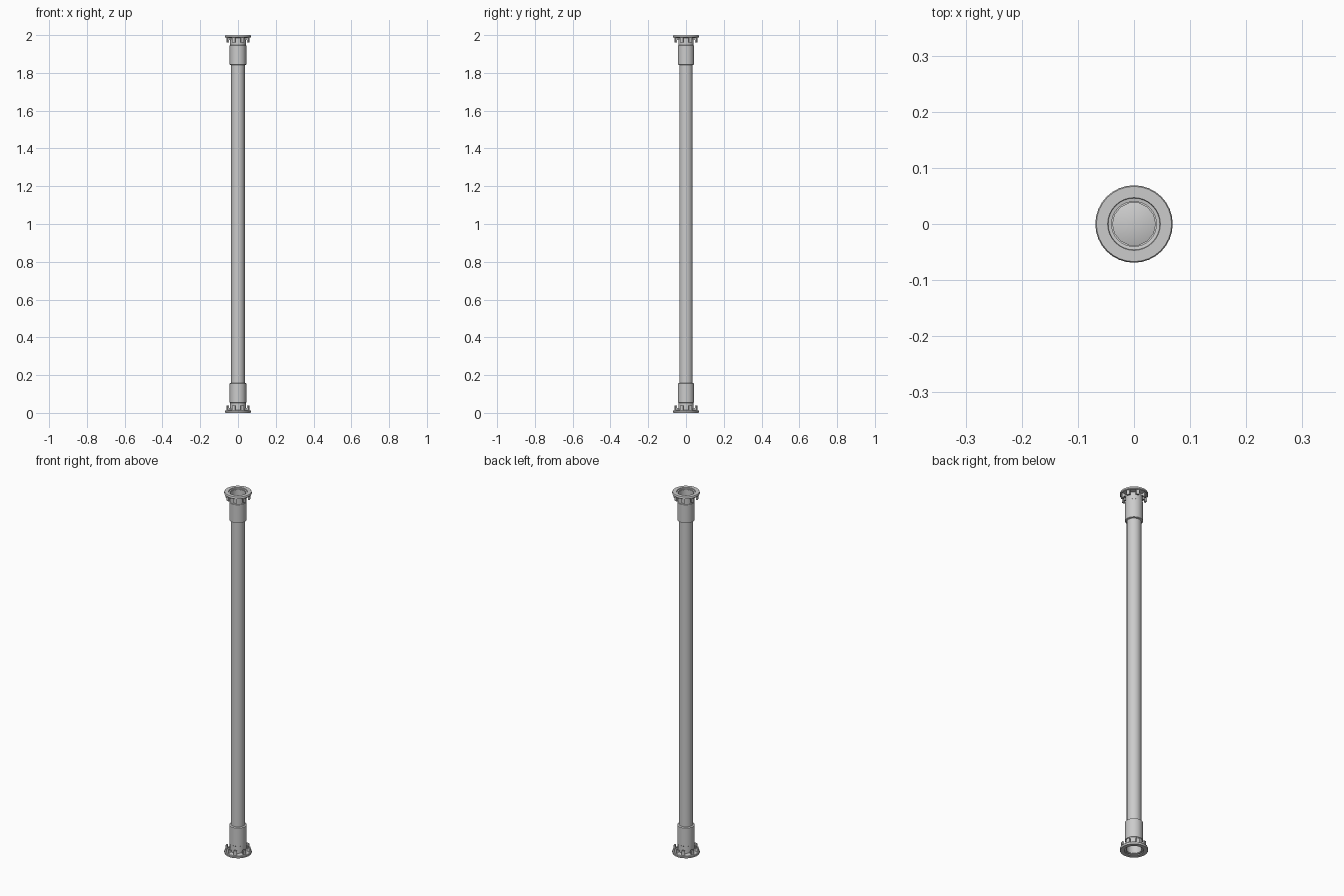
import bpy, bmesh
from math import pi, cos, sin
from mathutils import Matrix

if "Cube" in bpy.data.objects:
    bpy.data.objects.remove(bpy.data.objects["Cube"])


def finish(bm, name, flip=False):
    if flip:  # mirror end for end about mid height
        for v in bm.verts:
            v.co.z = 2 - v.co.z
    bmesh.ops.recalc_face_normals(bm, faces=bm.faces)
    me = bpy.data.meshes.new(name)
    bm.to_mesh(me)
    bm.free()
    ob = bpy.data.objects.new(name, me)
    bpy.context.collection.objects.link(ob)
    bpy.context.view_layer.objects.active = ob
    ob.select_set(True)
    bpy.ops.object.shade_smooth_by_angle(angle=0.62)
    ob.select_set(False)
    return ob


def lathe(name, profile, sides, flip=False, closed=False):
    bm = bmesh.new()
    rings = [[bm.verts.new((r * cos(2 * pi * i / sides), r * sin(2 * pi * i / sides), z))
              for i in range(sides)] for r, z in profile]
    n = len(rings)
    for k in range(n if closed else n - 1):
        a, b = rings[k], rings[(k + 1) % n]
        for i in range(sides):
            j = (i + 1) % sides
            bm.faces.new((a[i], a[j], b[j], b[i]))
    if not closed:
        bm.faces.new(rings[0])
        bm.faces.new(rings[-1])
    return finish(bm, name, flip)


def lugs(name, count, flip):
    bm = bmesh.new()
    for i in range(count):
        rot = Matrix.Rotation(2 * pi * (i + 0.5) / count, 4, 'Z')
        # upright claw at the rim and a low rib running in to the neck
        for (x, z), (sx, sy, sz) in (((0.058, 0.024), (0.009, 0.016, 0.028)),
                                     ((0.050, 0.018), (0.020, 0.007, 0.016))):
            m = rot @ Matrix.Translation((x, 0, z)) @ Matrix.Diagonal((sx, sy, sz, 1))
            bmesh.ops.create_cube(bm, size=1, matrix=m)
    finish(bm, name, flip)


# main hose tube
lathe("tube", [(0.036, 0.10), (0.036, 1.90)], 14)

for end, flip in (("bottom", False), ("top", True)):
    # clamping sleeve with a slight bevel
    lathe(end + "_sleeve", [(0.041, 0.053), (0.044, 0.055), (0.044, 0.156), (0.037, 0.159)], 14, flip)
    # hollow neck, closed inside by the sleeve
    lathe(end + "_neck", [(0.042, 0.008), (0.042, 0.056), (0.038, 0.056), (0.038, 0.008)], 14, flip, True)
    # wide flange ring
    lathe(end + "_flange", [(0.047, 0.0), (0.067, 0.0), (0.069, 0.003), (0.069, 0.010),
                            (0.066, 0.013), (0.040, 0.016), (0.040, 0.005), (0.046, 0.004)], 32, flip, True)
    # coupling claws
    lugs(end + "_lugs", 8, flip)
